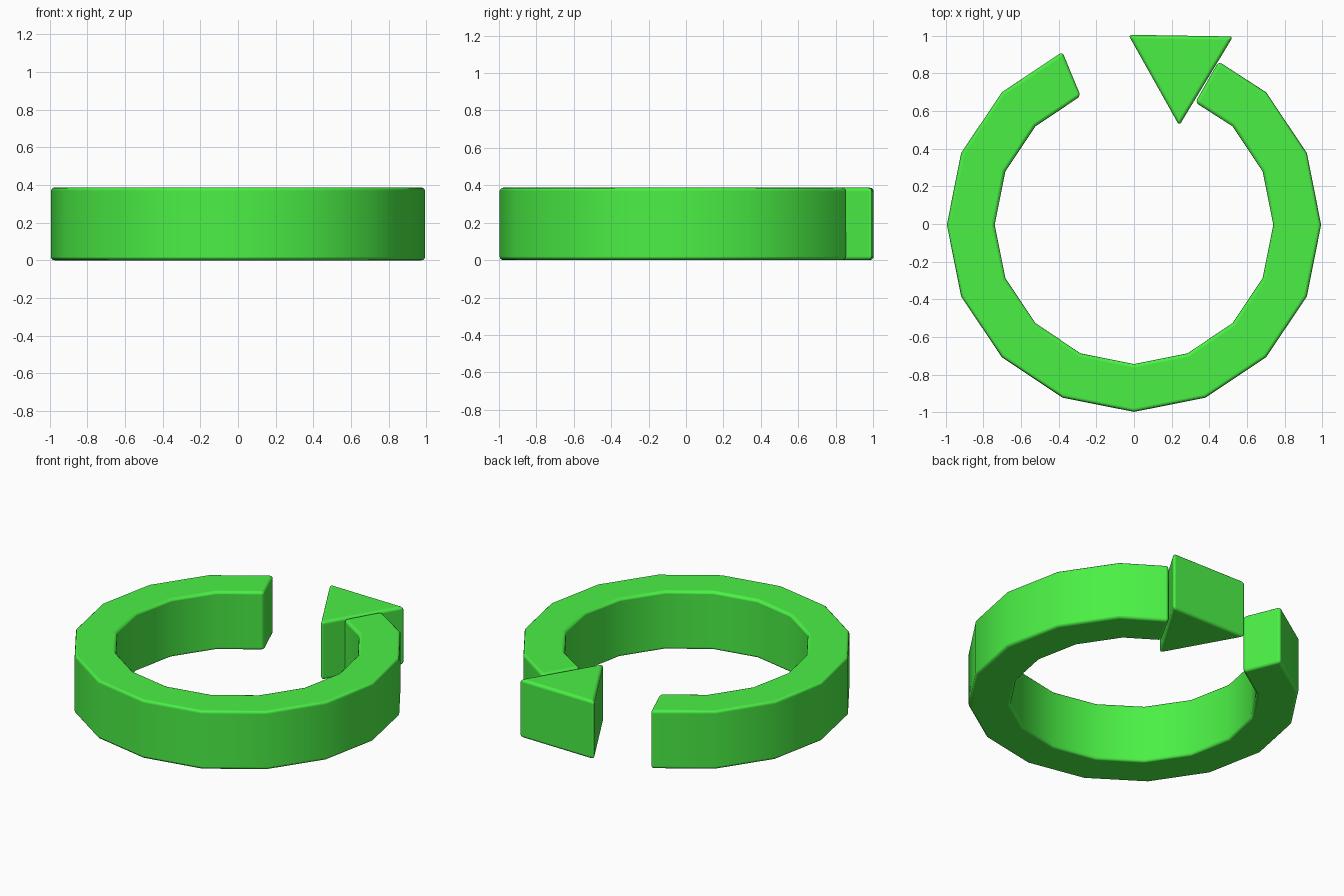
import bpy, bmesh, math

if "Cube" in bpy.data.objects:
    bpy.data.objects.remove(bpy.data.objects["Cube"])

H = 0.387          # thickness of the symbol
R_OUT, R_IN = 0.993, 0.739
CY = -0.004        # ring centre in y

green = bpy.data.materials.new("green")
green.diffuse_color = (0.07, 0.87, 0.06, 1)
green.use_nodes = True
green.node_tree.nodes["Principled BSDF"].inputs["Base Color"].default_value = green.diffuse_color


def finish(name, bm):
    """Turn a bmesh into a softly bevelled, smooth-shaded green part."""
    bmesh.ops.recalc_face_normals(bm, faces=bm.faces)
    for f in bm.faces:
        f.smooth = True
    me = bpy.data.meshes.new(name)
    bm.to_mesh(me)
    bm.free()
    me.materials.append(green)
    ob = bpy.data.objects.new(name, me)
    bpy.context.collection.objects.link(ob)
    bev = ob.modifiers.new("soft_edges", 'BEVEL')
    bev.width = 0.02
    bev.segments = 3
    bev.limit_method = 'ANGLE'
    bev.angle_limit = math.radians(30)
    bev.harden_normals = True
    return ob


# Open ring: 16-sided, from the tail (112.5 deg) round to the arrow head
pairs = []
for i in range(5, 19):
    a = math.radians(22.5 * i)
    c, s = math.cos(a), math.sin(a)
    pairs.append(((R_OUT * c, R_OUT * s + CY), (R_IN * c, R_IN * s + CY)))
pairs.append(((0.449, 0.862), (0.325, 0.645)))   # slanted end against the head

bm = bmesh.new()
rings = []
for (ox, oy), (ix, iy) in pairs:
    rings.append([bm.verts.new(p) for p in
                  ((ox, oy, 0), (ox, oy, H), (ix, iy, H), (ix, iy, 0))])
for a, b in zip(rings, rings[1:]):
    for k in range(4):
        bm.faces.new((a[k], a[(k + 1) % 4], b[(k + 1) % 4], b[k]))
bm.faces.new(rings[0])
bm.faces.new(rings[-1])
finish("open_ring", bm)

# Arrow head: triangular prism
bm = bmesh.new()
tri = [(-0.030, 1.004), (0.526, 0.995), (0.240, 0.522)]
face = bm.faces.new([bm.verts.new((x, y, 0)) for x, y in tri])
ext = bmesh.ops.extrude_face_region(bm, geom=[face])
bmesh.ops.translate(bm, vec=(0, 0, H),
                    verts=[v for v in ext["geom"] if isinstance(v, bmesh.types.BMVert)])
finish("arrow_head", bm)
